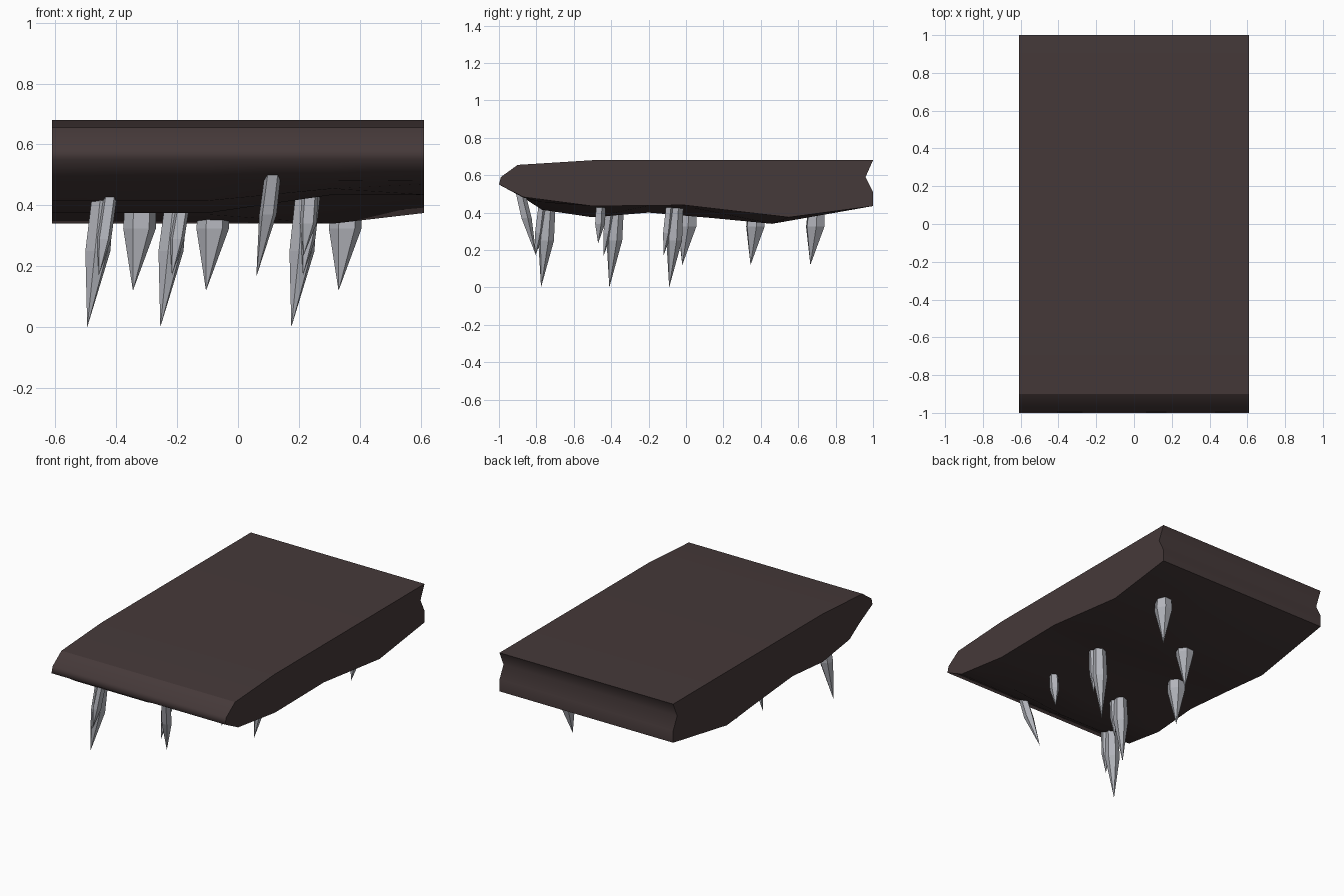
import bpy, bmesh, math
from mathutils import Vector

if "Cube" in bpy.data.objects:
    bpy.data.objects.remove(bpy.data.objects["Cube"])


def material(name, rgb):
    m = bpy.data.materials.new(name)
    m.diffuse_color = (*rgb, 1)
    m.use_nodes = True
    m.node_tree.nodes["Principled BSDF"].inputs["Base Color"].default_value = m.diffuse_color
    return m


ROCK = material("dark brown rock", (0.06, 0.041, 0.041))
ICE = material("pale grey spike", (0.45, 0.46, 0.50))


def finish(bm, name, mat):
    bmesh.ops.recalc_face_normals(bm, faces=bm.faces)
    mesh = bpy.data.meshes.new(name)
    bm.to_mesh(mesh)
    bm.free()
    mesh.materials.append(mat)
    obj = bpy.data.objects.new(name, mesh)
    bpy.context.collection.objects.link(obj)
    return obj


# Ceiling slab: side profile (y, z) lofted across x, underside varies
UPPER = [(1, .51), (.96, .59), (1, .68), (-.5, .68), (-.9, .655), (-.99, .59)]
LOW = [(-1, .55), (-.87, .48), (-.77, .415), (-.5, .375), (-.2, .40), (.15, .37), (.46, .34), (1, .435)]
MID = [(-1, .55), (-.87, .48), (-.77, .455), (-.5, .435), (-.2, .437), (.04, .425), (.46, .34), (1, .435)]
HIGH = [(-1, .55), (-.87, .483), (-.77, .47), (-.5, .435), (-.2, .438), (-.01, .44), (.55, .375), (1, .435)]
SHARP = {7, 10, 12}      # profile corners that stay crisp

bm = bmesh.new()
rings = [[bm.verts.new((x, y, z)) for y, z in low + UPPER]
         for x, low in ((-.61, LOW), (-.1, LOW), (.31, MID), (.61, HIGH))]
n = len(rings[0])
for a, b in zip(rings, rings[1:]):
    for i in range(n):
        j = (i + 1) % n
        f = bm.faces.new((a[i], a[j], b[j], b[i]))
        f.smooth = True
    for i in SHARP:
        bm.edges.get((a[i], b[i])).smooth = False
for ring in (rings[0], rings[-1]):
    bm.faces.new(ring)
    for i in range(n):
        bm.edges.get((ring[i], ring[(i + 1) % n])).smooth = False
finish(bm, "rock_slab", ROCK)


# Faceted spikes: rings of (x, y, z, radius) ending in a tip
def spike(name, levels, tip, sides=6, turn=0.3):
    bm = bmesh.new()
    loops = []
    for x, y, z, r in levels:
        loops.append([bm.verts.new((x + r * math.cos(turn + math.tau * i / sides),
                                    y + r * math.sin(turn + math.tau * i / sides), z))
                      for i in range(sides)])
    end = bm.verts.new(tip)
    bm.faces.new(loops[0])
    for i in range(sides):
        j = (i + 1) % sides
        for a, b in zip(loops, loops[1:]):
            bm.faces.new((a[i], a[j], b[j], b[i]))
        bm.faces.new((loops[-1][i], loops[-1][j], end))
    finish(bm, name, ICE)


# Long spikes, each with a smaller one grown against it
for k, (x, y, top) in enumerate([(-.495, -.775, .43), (-.255, -.41, .41), (.175, -.09, .455)]):
    spike(f"long_spike_{k + 1}",
          [(x + .052, y + .04, top, .038), (x + .035, y + .027, .25, .043)], (x, y, 0))
    spike(f"side_spike_{k + 1}",
          [(x + .075, y + .005, top, .024), (x + .055, y - .012, .29, .025)],
          (x + .038, y - .03, .17), 5)

# Short broad spikes
for k, (x, y) in enumerate([(-.345, -.02), (-.105, .345), (.33, .665)]):
    spike(f"broad_spike_{k + 1}",
          [(x + .025, y + .03, .43 if k == 0 else .39, .05), (x + .022, y + .026, .325, .054)],
          (x, y, .12), 6, 0.1)

# Thin leaning spike at the front lip and a small one behind it
spike("leaning_spike", [(.114, -.886, .5, .028), (.098, -.855, .37, .03)], (.06, -.80, .165), 5)
spike("small_spike", [(.238, -.457, .45, .028), (.23, -.462, .34, .029)], (.215, -.47, .235), 5)
